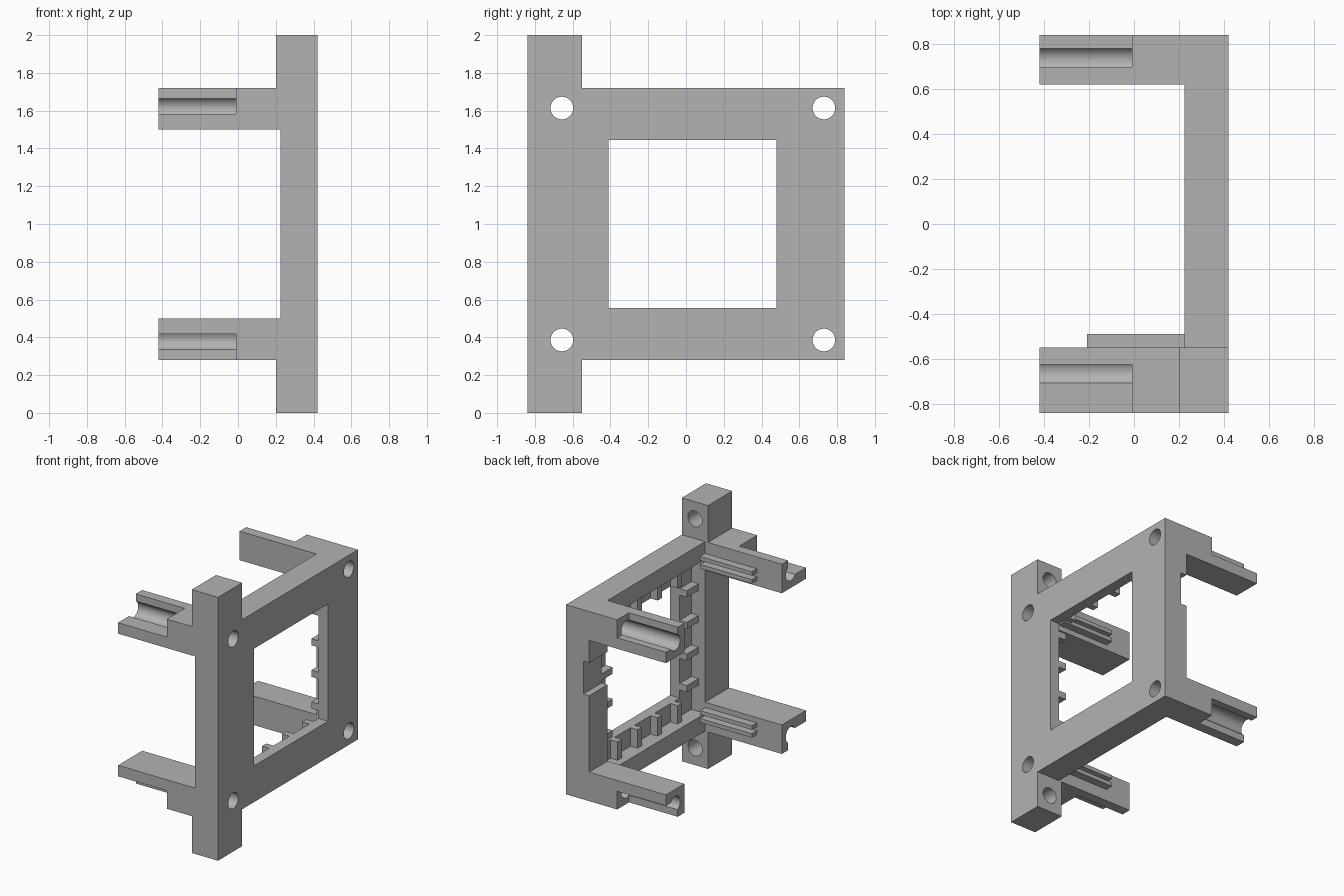
import bpy
import bmesh
from math import radians
from mathutils import Matrix, Vector

cube = bpy.data.objects.get("Cube")
if cube:
    bpy.data.objects.remove(cube, do_unlink=True)

grey = bpy.data.materials.new("plain_grey")
grey.use_nodes = True
colour = (0.45, 0.45, 0.45, 1)
grey.diffuse_color = colour
grey.node_tree.nodes["Principled BSDF"].inputs["Base Color"].default_value = colour

# Main dimensions
FACE, BACK, LIP = 0.42, 0.225, 0.34       # x levels of the frame
Y_MID, HALF_WINDOW, HALF_POCKET = 0.035, 0.445, 0.585
HOLE_R, STEP = 0.06, 0.031
hole_y = {-1: -0.657, 1: 0.73}
arm_inner_y = {-1: -0.55, 1: 0.62}


def finish(name, bm):
    mesh = bpy.data.meshes.new(name)
    bm.to_mesh(mesh)
    bm.free()
    obj = bpy.data.objects.new(name, mesh)
    bpy.context.collection.objects.link(obj)
    mesh.materials.append(grey)
    return obj


def box(name, x, y, z):
    """Box between the two limits given for each axis."""
    bm = bmesh.new()
    lo, hi = (Vector(c) for c in zip(*(sorted(r) for r in (x, y, z))))
    size = Matrix.Diagonal((hi - lo).to_4d())
    bmesh.ops.create_cube(bm, size=1, matrix=Matrix.Translation((lo + hi) / 2) @ size)
    return finish(name, bm)


def rod(name, centre, length, axis):
    turn = Matrix.Rotation(radians(90), 4, "Y" if axis == "x" else "X")
    bm = bmesh.new()
    bmesh.ops.create_cone(bm, cap_ends=True, segments=48, radius1=HOLE_R, radius2=HOLE_R,
                          depth=length, matrix=Matrix.Translation(centre) @ turn)
    return finish(name, bm)


def cut(obj, cutters):
    """Subtract the cutters, bake the result and drop the cutters."""
    for c in cutters:
        c.hide_render = True
        mod = obj.modifiers.new("cut", "BOOLEAN")
        mod.operation, mod.solver, mod.object = "DIFFERENCE", "EXACT", c
    bpy.context.view_layer.update()
    graph = bpy.context.evaluated_depsgraph_get()
    baked = bpy.data.meshes.new_from_object(obj.evaluated_get(graph))
    obj.modifiers.clear()
    obj.data = baked
    for c in cutters:
        bpy.data.objects.remove(c, do_unlink=True)
    bpy.ops.object.select_all(action="DESELECT")
    obj.select_set(True)
    bpy.context.view_layer.objects.active = obj
    bpy.ops.object.shade_smooth_by_angle(angle=radians(30))


def around(centre, half):
    return (centre - half, centre + half)


def mount_hole(sy, sz):
    return rod("hole_cutter", (0, hole_y[sy], 1 + sz * 0.614), 2, "x")


corners = [(sy, sz) for sy in (-1, 1) for sz in (-1, 1)]

# Square frame: window, deeper pocket behind it, cable notch and screw holes
frame = box("frame", (BACK, FACE), (-0.84, 0.84), (0.28, 1.72))
cut(frame, [
    box("window_cutter", (0, 1), around(Y_MID, HALF_WINDOW), around(1, HALF_WINDOW)),
    box("pocket_cutter", (0, LIP), around(Y_MID, HALF_POCKET), around(1, HALF_POCKET)),
    box("notch_cutter", (0, 0.275), (0.5, 1), (1.08, 1.33)),
] + [mount_hole(*c) for c in corners])

# Arms: solid shoulder, then an L section with a round channel in its corner
for sy, sz in corners:
    label = ("front" if sy < 0 else "back") + ("_lower" if sz < 0 else "_upper")
    arm = box(label + "_arm", (-0.42, BACK), (arm_inner_y[sy], sy * 0.84),
              (1 + sz * 0.5, 1 + sz * 0.72))
    corner = box("corner_cutter", (-0.6, -0.01), (hole_y[sy] - sy * STEP, sy),
                 (1 + sz * (0.614 - STEP), 1 + sz))
    cut(arm, [corner, mount_hole(sy, sz)])

# Post ends above and below the frame, each with a blind hole from the back
for sz, label in ((-1, "lower"), (1, "upper")):
    end = box(label + "_post_end", (0.2, FACE), (-0.84, -0.55), (1 + sz * 0.72, 1 + sz))
    cut(end, [rod("blind_cutter", (0.31, -0.55, 1 + sz * 0.87), 0.4, "y")])

    # Twin rails with a board slot between them
    for i, offset in enumerate((0.54, 0.6)):
        box(f"{label}_rail_{i + 1}", (-0.21, BACK), (-0.55, -0.49),
            (1 + sz * offset, 1 + sz * (offset + 0.03)))

# Support teeth standing on the lip around the window, four per side
for side in (-1, 1):
    for i in range(4):
        along = around((i - 1.5) * 0.24, 0.025)
        across = (side * HALF_WINDOW, side * HALF_POCKET)
        for name, y, z in (("upright_tooth", across, along), ("level_tooth", along, across)):
            box(name, (0.28, LIP), [Y_MID + v for v in y], [1 + v for v in z])
